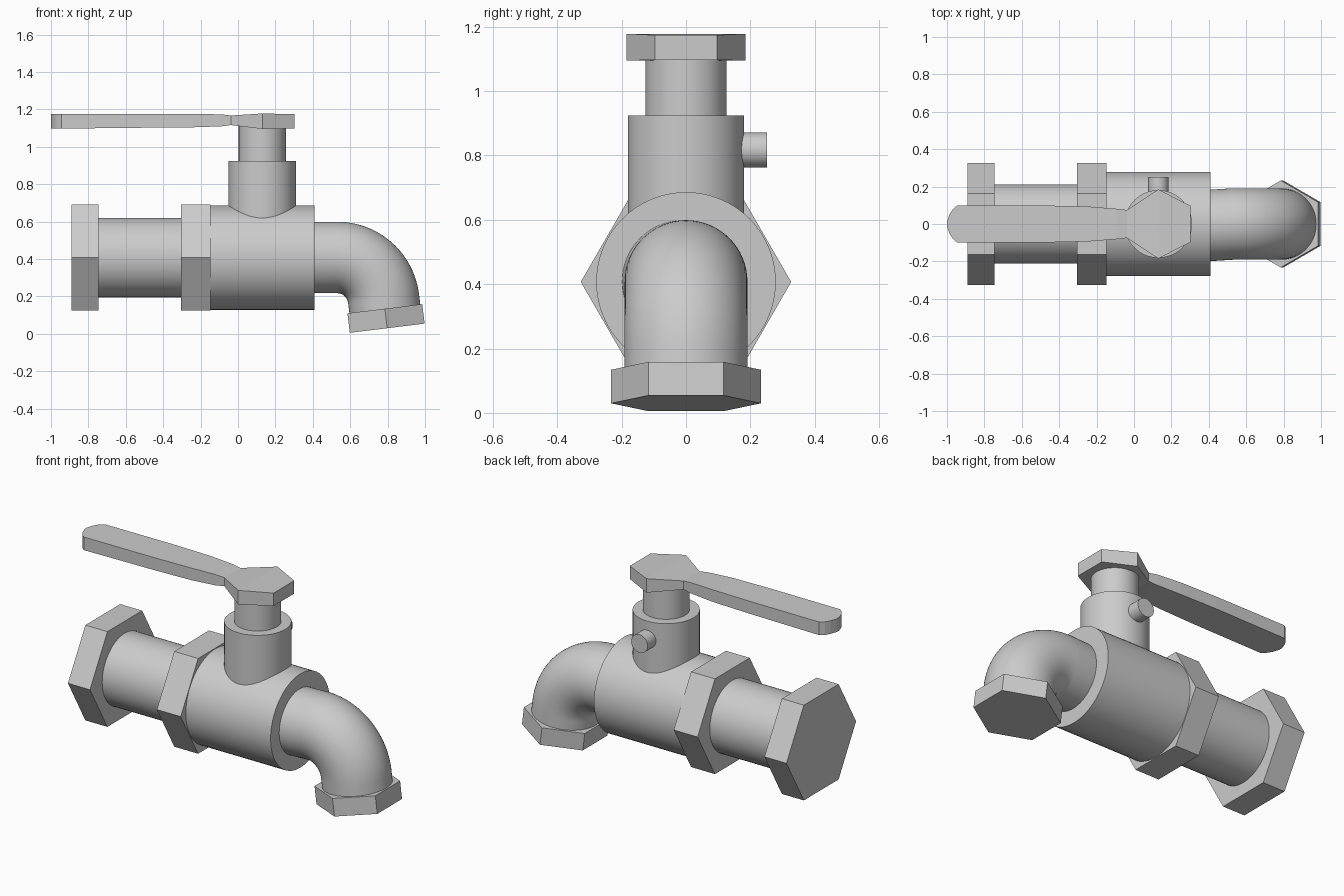
import bpy, bmesh, math
from mathutils import Vector

if "Cube" in bpy.data.objects:
    bpy.data.objects.remove(bpy.data.objects["Cube"])

AXIS_Z = 0.407   # height of the main pipe axis
STEM_X = 0.13    # valve stem position


def finish(name, bm, smooth):
    bmesh.ops.recalc_face_normals(bm, faces=bm.faces)
    me = bpy.data.meshes.new(name)
    bm.to_mesh(me)
    bm.free()
    ob = bpy.data.objects.new(name, me)
    bpy.context.collection.objects.link(ob)
    if smooth:
        bpy.ops.object.select_all(action='DESELECT')
        ob.select_set(True)
        bpy.context.view_layer.objects.active = ob
        bpy.ops.object.shade_smooth_by_angle(angle=math.radians(30))
    return ob


def sweep(name, path, radius, sides=64):
    """Capped tube along a list of (point, direction) stations."""
    bm = bmesh.new()
    rings = []
    for p, d in path:
        d = Vector(d).normalized()
        u = Vector((1, 0, 0)) if abs(d.y) > 0.9 else Vector((0, 1, 0))
        v = d.cross(u)
        angles = [2 * math.pi * i / sides for i in range(sides)]
        rings.append([bm.verts.new(Vector(p) + radius * (u * math.cos(a) + v * math.sin(a)))
                      for a in angles])
    for a, b in zip(rings, rings[1:]):
        for i in range(sides):
            j = (i + 1) % sides
            bm.faces.new((a[i], a[j], b[j], b[i]))
    bm.faces.new(rings[0])
    bm.faces.new(rings[-1])
    return finish(name, bm, sides > 8)


def rod(name, a, b, radius, sides=64):
    d = Vector(b) - Vector(a)
    return sweep(name, [(a, d), (b, d)], radius, sides)


# Horizontal pipe, hex nuts and valve body
for name, x0, x1, r, n in (
        ("inlet_nut", -0.89, -0.745, 0.327, 6),
        ("inlet_pipe", -0.75, -0.30, 0.212, 64),
        ("body_nut", -0.305, -0.148, 0.327, 6),
        ("valve_body", -0.148, 0.41, 0.279, 64)):
    rod(name, (x0, 0, AXIS_Z), (x1, 0, AXIS_Z), r, n)

# Vertical bonnet, stem and side pin
rod("bonnet", (STEM_X, 0, 0.58), (STEM_X, 0, 0.924), 0.181)
rod("stem", (STEM_X, 0, 0.91), (STEM_X, 0, 1.11), 0.126)
rod("side_pin", (STEM_X, 0.12, 0.817), (STEM_X, 0.252, 0.817), 0.054, 32)

# Curved spout: short straight, 83 degree bend, short straight
bend, start, top = 0.25, 0.53, 0.408
path = [((0.40, -0.008, top), (1, 0, 0))]
for i in range(25):
    t = math.radians(83) * i / 24
    path.append(((start + bend * math.sin(t), 0, top - bend * (1 - math.cos(t))),
                 (math.cos(t), 0, -math.sin(t))))
tip = Vector((0.785, 0, 0.134))
down = Vector((0.122, 0, -0.9925))
path.append((tip + down * 0.01, down))
sweep("spout", path, 0.191)
rod("spout_nut", tip, tip + down * 0.105, 0.2327, 6)

# Lever handle: stations of x, half width, bottom z, top z
stations = [(-1.0, 0.012, 1.097, 1.175), (-0.987, 0.05, 1.097, 1.175),
            (-0.97, 0.078, 1.097, 1.175), (-0.945, 0.099, 1.097, 1.175),
            (-0.48, 0.099, 1.102, 1.176), (-0.24, 0.093, 1.104, 1.176),
            (-0.09, 0.081, 1.109, 1.173), (-0.037, 0.075, 1.116, 1.167),
            (STEM_X, 0.185, 1.095, 1.178), (0.302, 0.097, 1.097, 1.174)]
bm = bmesh.new()
rows = [[bm.verts.new(c) for c in ((x, -w, lo), (x, w, lo), (x, w, hi), (x, -w, hi))]
        for x, w, lo, hi in stations]
for a, b in zip(rows, rows[1:]):
    for i in range(4):
        j = (i + 1) % 4
        bm.faces.new((a[i], a[j], b[j], b[i]))
bm.faces.new(rows[0])
bm.faces.new(rows[-1])
finish("lever_handle", bm, False)
